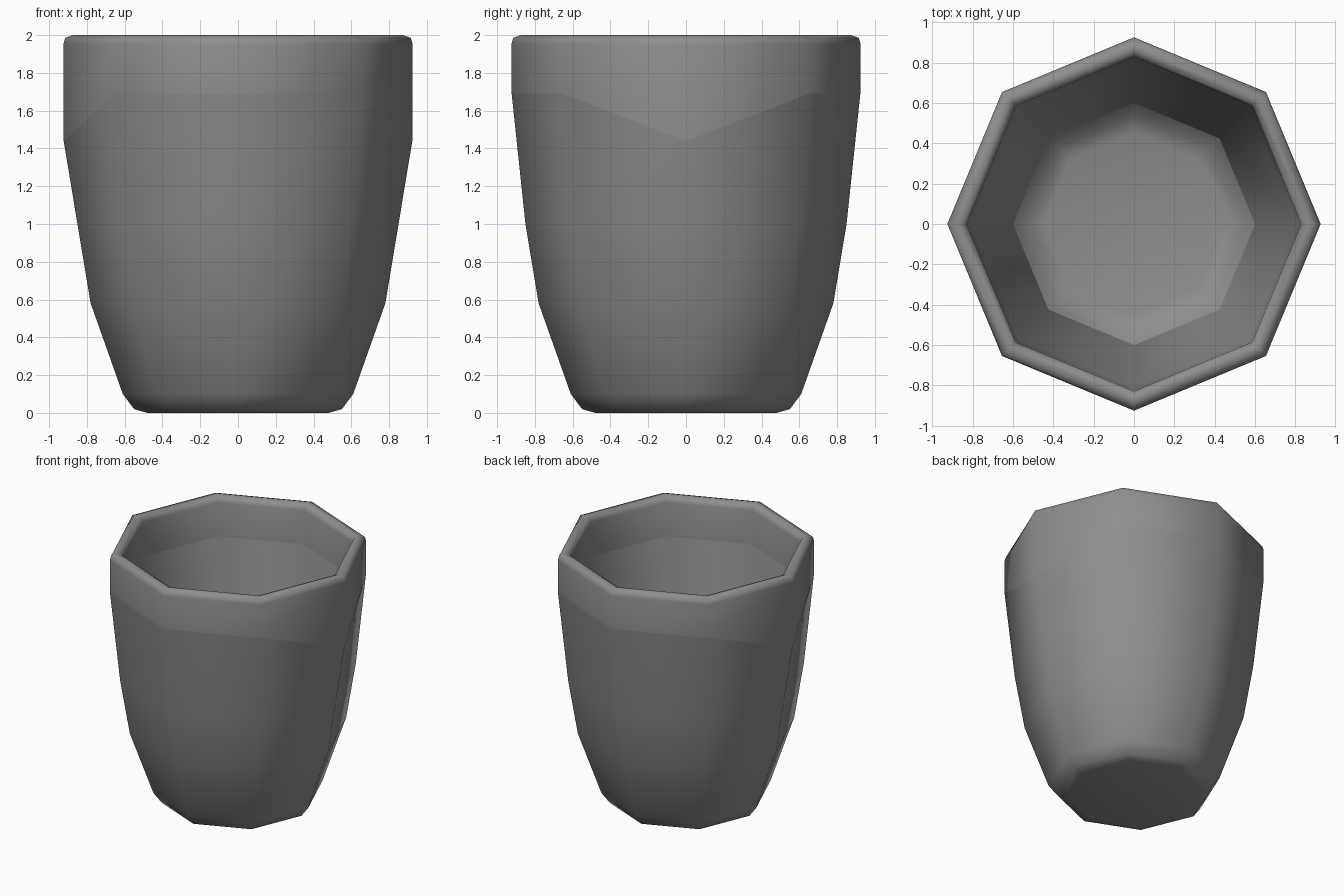
import bpy
import bmesh
from math import cos, sin, pi

old = bpy.data.objects.get("Cube")
if old:
    bpy.data.objects.remove(old, do_unlink=True)

SIDES = 8

# Single grey material
grey = bpy.data.materials.new("mid grey")
grey.use_nodes = True
colour = (0.27, 0.27, 0.27, 1)
grey.diffuse_color = colour
grey.node_tree.nodes["Principled BSDF"].inputs["Base Color"].default_value = colour

# Cup section (radius, height): base, outer wall, rim, inner wall, inner floor
outer = [(0.48, 0), (0.55, 0.02), (0.61, 0.1), (0.78, 0.58), (0.85, 1.0)]
shoulder = (0.923, 1.69)
rim = [(0.925, 1.95), (0.915, 1.985), (0.875, 2.0), (0.84, 1.985), (0.828, 1.95)]
lip = (0.815, 1.69)
floor_edge = (0.6, 0.46)
inner = [lip, floor_edge, (0.53, 0.38), (0.45, 0.36)]
profile = outer + [shoulder] + rim + inner
creases = (shoulder, lip, floor_edge)

bm = bmesh.new()
rings = []
for r, z in profile:
    ring = []
    for i in range(SIDES):
        a = 2 * pi * i / SIDES
        # The shoulder dips at the two side corners
        h = 1.44 if (r, z) == shoulder and i % 4 == 0 else z
        ring.append(bm.verts.new((r * cos(a), r * sin(a), h)))
    rings.append(ring)

for low, high in zip(rings, rings[1:]):
    for i in range(SIDES):
        j = (i + 1) % SIDES
        bm.faces.new((low[i], low[j], high[j], high[i]))

# Close the base and the inner floor with fans
for ring, z in ((rings[0], 0), (rings[-1], 0.36)):
    centre = bm.verts.new((0, 0, z))
    for i in range(SIDES):
        bm.faces.new((ring[i], ring[(i + 1) % SIDES], centre))

bmesh.ops.recalc_face_normals(bm, faces=bm.faces[:])
for face in bm.faces:
    face.smooth = True

# Crease the band around the rim and the edge of the floor
for point, ring in zip(profile, rings):
    if point in creases:
        for i in range(SIDES):
            bm.edges.get((ring[i], ring[(i + 1) % SIDES])).smooth = False

mesh = bpy.data.meshes.new("cup")
bm.to_mesh(mesh)
bm.free()
mesh.materials.append(grey)
cup = bpy.data.objects.new("cup", mesh)
bpy.context.collection.objects.link(cup)
